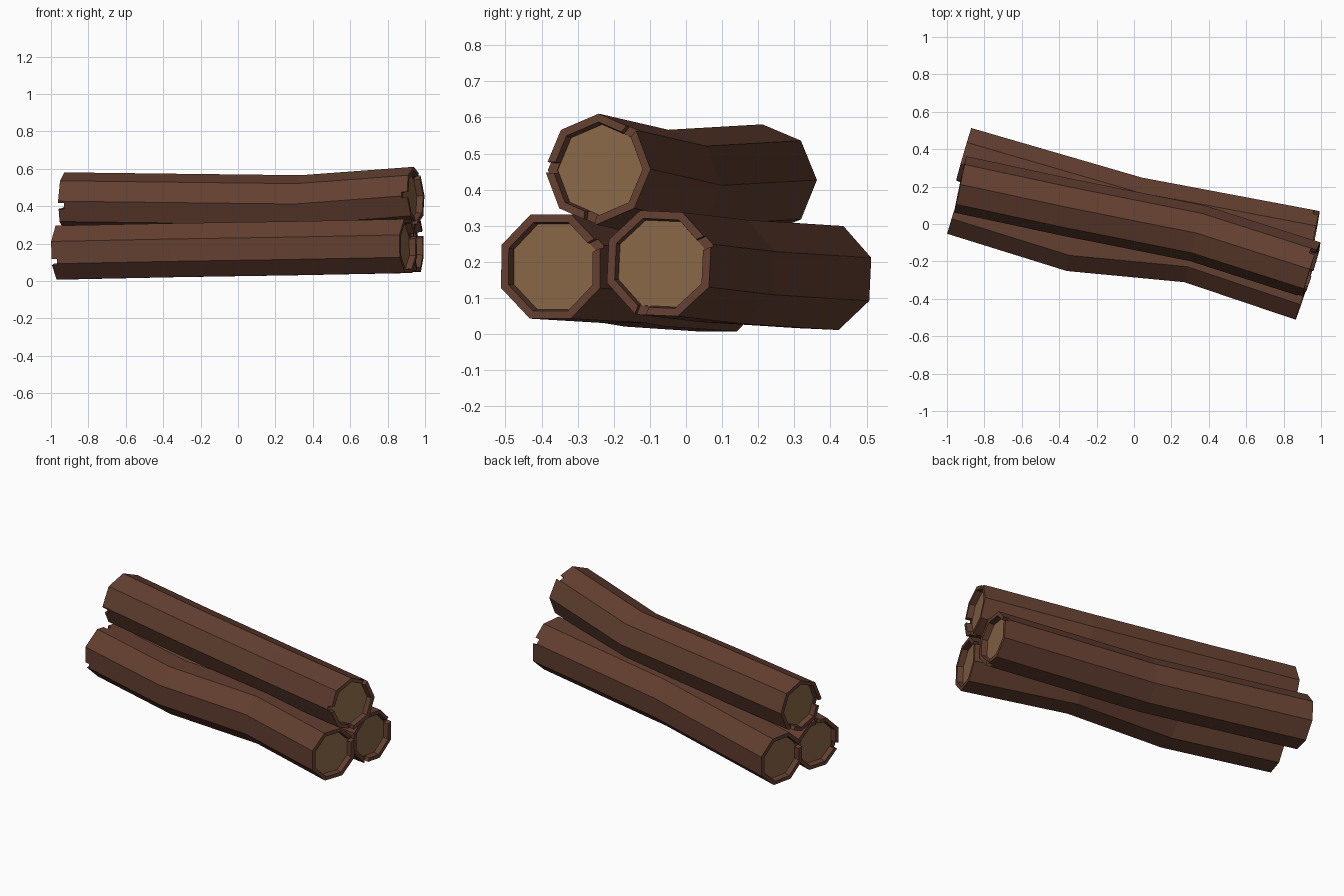
import bpy, bmesh, math
from mathutils import Vector, Matrix

if "Cube" in bpy.data.objects:
    bpy.data.objects.remove(bpy.data.objects["Cube"])


def material(name, rgb):
    m = bpy.data.materials.new(name)
    m.diffuse_color = (*rgb, 1)
    m.use_nodes = True
    m.node_tree.nodes["Principled BSDF"].inputs["Base Color"].default_value = m.diffuse_color
    return m


BARK = material("bark brown", (0.125, 0.050, 0.030))
WOOD = material("cut wood tan", (0.245, 0.133, 0.062))
SIDES, RIM, DEPTH = 8, 0.85, 0.034


def frame(d):
    # across is horizontal and points to +y, up is square to the log
    d = d.normalized()
    across = Vector((0, 0, 1)).cross(d).normalized()
    return d, across, d.cross(across)


def make_object(name, bm):
    bmesh.ops.recalc_face_normals(bm, faces=bm.faces)
    me = bpy.data.meshes.new(name)
    bm.to_mesh(me)
    bm.free()
    me.materials.append(BARK)
    me.materials.append(WOOD)
    ob = bpy.data.objects.new(name, me)
    bpy.context.collection.objects.link(ob)
    return ob


def log(name, path, r, turn, notches):
    pts = [Vector(p) for p in path]
    n = len(pts)
    bm = bmesh.new()

    def ring(i, scale=1.0, inward=0.0):
        d, a, u = frame(pts[min(i + 1, n - 1)] - pts[max(i - 1, 0)])
        c = pts[i] + d * (inward if i == 0 else -inward)
        angles = [math.radians(turn) + k * math.tau / SIDES for k in range(SIDES)]
        return [bm.verts.new(c + (a * math.cos(t) + u * math.sin(t)) * r * scale) for t in angles]

    # recessed end, rim, bent bark tube, rim, recessed end
    rings = [ring(0, RIM - 0.03, DEPTH), ring(0, RIM)]
    rings += [ring(i) for i in range(n)]
    rings += [ring(n - 1, RIM), ring(n - 1, RIM - 0.03, DEPTH)]
    for p, q in zip(rings, rings[1:]):
        for k in range(SIDES):
            j = (k + 1) % SIDES
            bm.faces.new((p[k], p[j], q[j], q[k]))
    for cap in (rings[0], rings[-1]):
        bm.faces.new(cap).material_index = 1
    ob = make_object(name, bm)

    # chips broken out of the bark rims
    cut = bmesh.new()
    for end, angle, width in notches:
        i = n - 1 if end > 0 else 0
        d, a, u = frame(pts[min(i + 1, n - 1)] - pts[max(i - 1, 0)])
        t = math.radians(angle)
        out = a * math.cos(t) + u * math.sin(t)
        tan = d.cross(out)
        rot = Matrix((out, tan, d)).transposed().to_4x4()
        size = Matrix.Diagonal((0.10, width, 2 * DEPTH * 0.9, 1))
        place = Matrix.Translation(pts[i] + out * (r * 0.77 + 0.05))
        bmesh.ops.create_cube(cut, size=1, matrix=place @ rot @ size)
    cutter = make_object(name + "_chip_cutter", cut)
    cutter.hide_render = True
    mod = ob.modifiers.new("chips", "BOOLEAN")
    mod.operation = "DIFFERENCE"
    mod.solver = "EXACT"
    mod.object = cutter
    bpy.context.view_layer.update()
    me = bpy.data.meshes.new_from_object(ob.evaluated_get(bpy.context.evaluated_depsgraph_get()))
    ob.modifiers.clear()
    ob.data = me
    bpy.data.objects.remove(cutter)


# front lower log
log("front_log",
    [(-0.955, 0.085, 0.152), (-0.33, -0.11, 0.165), (0.30, -0.17, 0.175), (0.91, -0.375, 0.187)],
    0.156, 22.5, [(1, 25, 0.03), (-1, 200, 0.035), (-1, 90, 0.03)])
# back lower log
log("back_log",
    [(-0.91, 0.372, 0.158), (0.01, 0.105, 0.175), (0.965, -0.075, 0.196)],
    0.156, 20, [(1, 24, 0.035), (1, 250, 0.03), (-1, 160, 0.03)])
# upper log resting on the other two
log("top_log",
    [(-0.93, 0.212, 0.427), (-0.36, 0.09, 0.42), (0.34, -0.05, 0.412), (0.95, -0.245, 0.457)],
    0.154, 0, [(1, 50, 0.03), (1, 262, 0.035), (1, 178, 0.03), (-1, 190, 0.035), (-1, 300, 0.03)])
